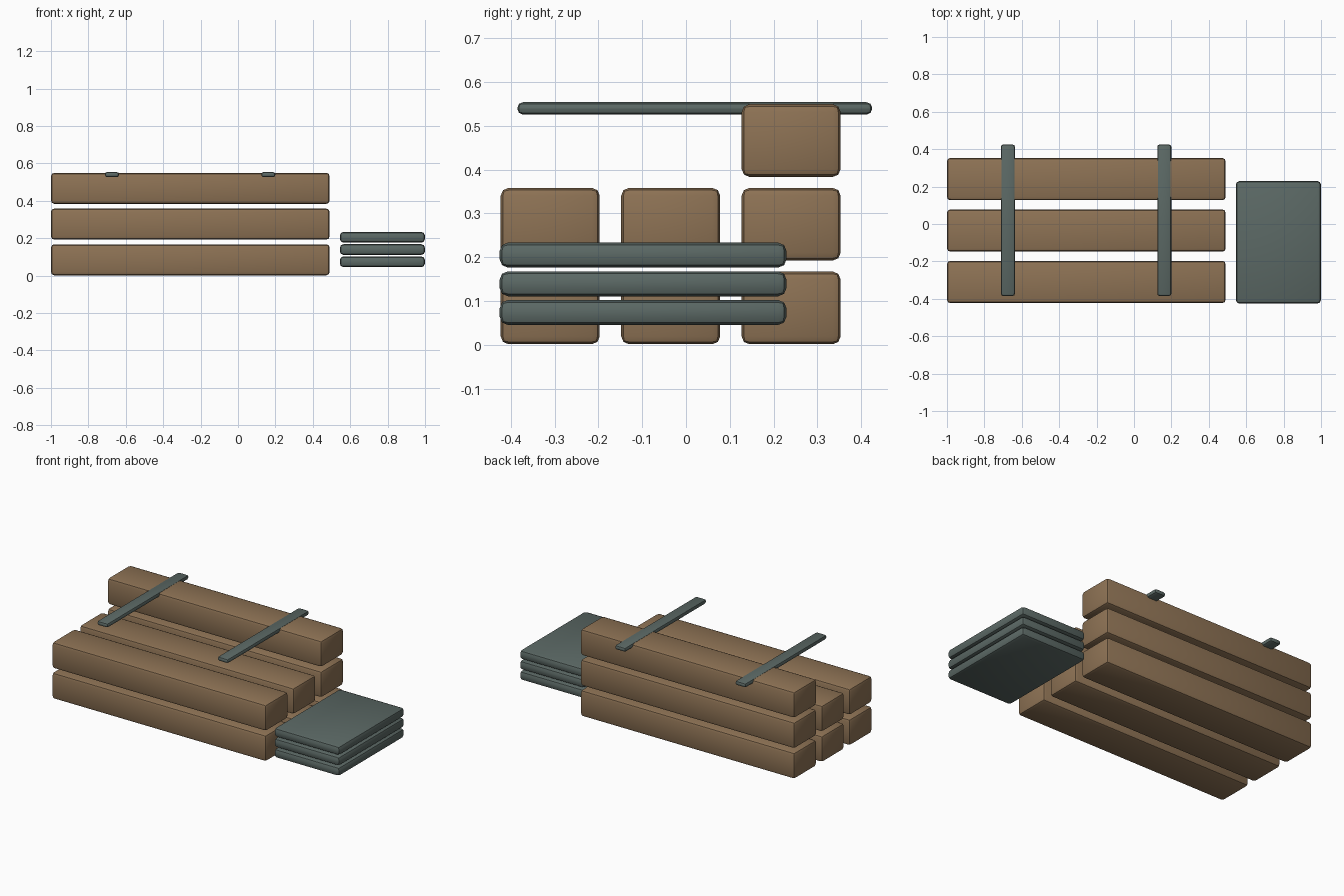
import bpy

if "Cube" in bpy.data.objects:
    bpy.data.objects.remove(bpy.data.objects["Cube"])

def material(name, color):
    m = bpy.data.materials.new(name)
    m.diffuse_color = color
    m.use_nodes = True
    m.node_tree.nodes["Principled BSDF"].inputs["Base Color"].default_value = m.diffuse_color
    return m

wood = material("wood", (0.27, 0.17, 0.09, 1))
slate = material("slate", (0.105, 0.14, 0.13, 1))

def block(name, center, size, bevel, mat):
    """Box with rounded edges."""
    bpy.ops.mesh.primitive_cube_add(size=1, location=center)
    ob = bpy.context.object
    ob.name = name
    ob.scale = size
    bpy.ops.object.transform_apply(location=False, rotation=False, scale=True)
    mod = ob.modifiers.new("rounded_edges", 'BEVEL')
    mod.width = bevel
    mod.segments = 2
    bpy.ops.object.modifier_apply(modifier=mod.name)
    bpy.ops.object.shade_smooth_by_angle()
    ob.data.materials.append(mat)
    return ob

# Stacked beams: two full layers and one beam on top at the back
rows = (-0.31, -0.035, 0.24)
for layer in range(3):
    for row, y in enumerate(rows):
        if layer == 2 and row < 2:
            continue
        block(f"beam_{layer}_{row}", (-0.255, y, 0.0845 + 0.191 * layer),
              (1.49, 0.226, 0.166), 0.018, wood)

# Pile of flat slabs beside the beams
for i in range(3):
    block(f"slab_{i}", (0.772, -0.098, 0.074 + 0.0655 * i),
          (0.455, 0.655, 0.057), 0.019, slate)

# Two flat straps across the top
for i, x in enumerate((-0.674, 0.162)):
    block(f"strap_{i}", (x, 0.02, 0.54), (0.075, 0.81, 0.028), 0.0125, slate)
